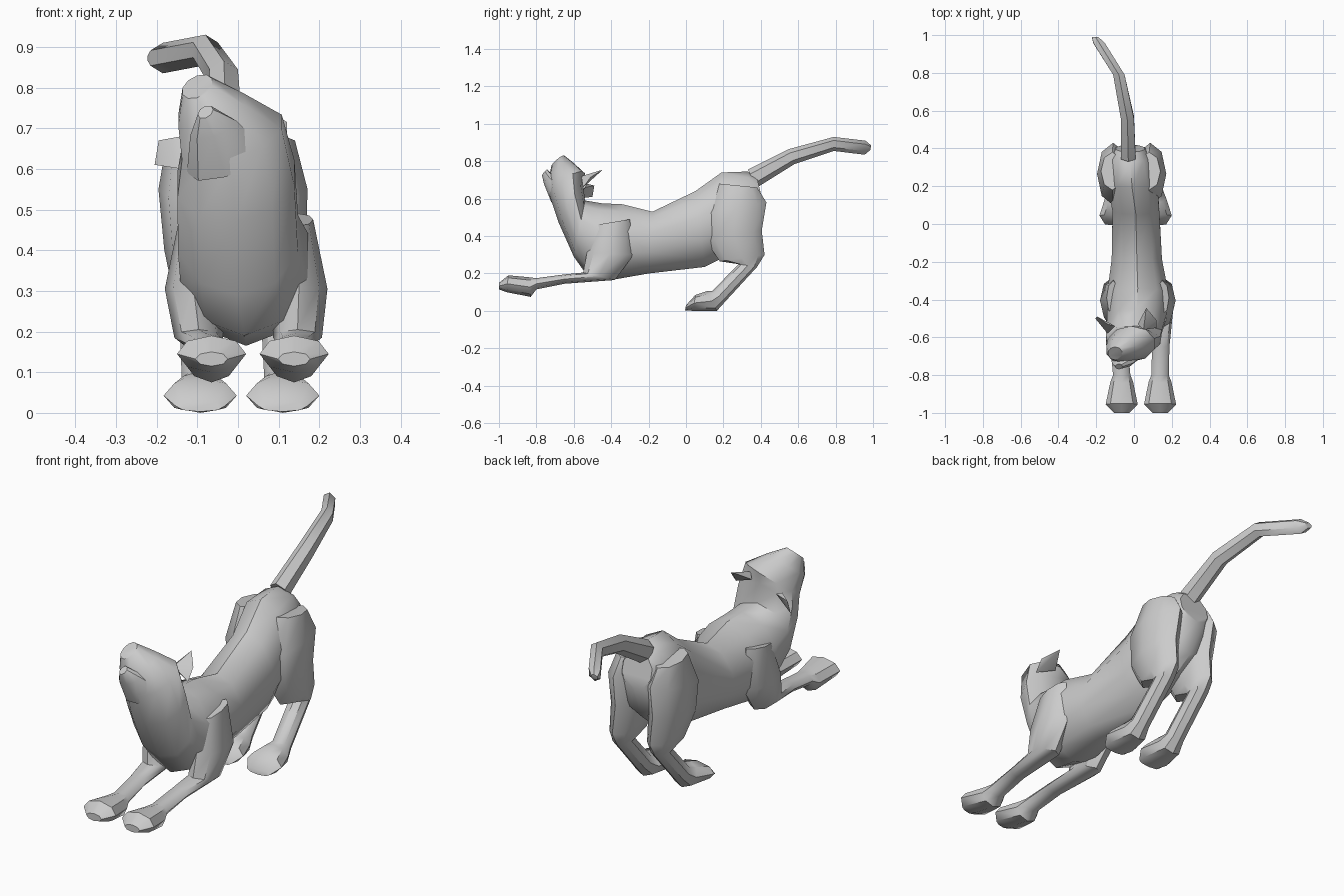
import bpy, bmesh
from math import sin, cos, pi, radians


def finish(name, bm):
    bmesh.ops.recalc_face_normals(bm, faces=bm.faces)
    me = bpy.data.meshes.new(name)
    bm.to_mesh(me)
    bm.free()
    ob = bpy.data.objects.new(name, me)
    bpy.context.collection.objects.link(ob)
    bpy.ops.object.select_all(action='DESELECT')
    ob.select_set(True)
    bpy.context.view_layer.objects.active = ob
    bpy.ops.object.shade_smooth_by_angle(angle=radians(42))
    return ob


# Skin through oval rings: (y, z of upper edge, y, z of lower edge, centre x, half width, roll)
def loft(name, rings, sides):
    bm = bmesh.new()
    loops = []
    for r in rings:
        yt, zt, yb, zb, x, w = r[:6]
        roll = r[6] if len(r) > 6 else 0
        loop = []
        for i in range(sides):
            a = 2 * pi * i / sides + pi / 2
            c, s = w * cos(a), sin(a) / 2
            loop.append(bm.verts.new((x + c * cos(roll),
                                      (yt + yb) / 2 + (yt - yb) * s,
                                      (zt + zb) / 2 + (zt - zb) * s + c * sin(roll))))
        loops.append(loop)
    for p, q in zip(loops, loops[1:]):
        for i in range(sides):
            j = (i + 1) % sides
            bm.faces.new((p[i], p[j], q[j], q[i]))
    bm.faces.new(loops[0])
    bm.faces.new(loops[-1])
    return finish(name, bm)


def hull(name, pts):
    bm = bmesh.new()
    for p in pts:
        bm.verts.new(p)
    bmesh.ops.convex_hull(bm, input=bm.verts)
    return finish(name, bm)


# Torso, neck and upturned head in one skin
loft("body_and_head", [
    (0.38, 0.71, 0.42, 0.55, -0.02, 0.08),
    (0.33, 0.745, 0.37, 0.40, -0.02, 0.12),
    (0.19, 0.74, 0.27, 0.32, -0.01, 0.14),
    (0.05, 0.64, 0.10, 0.235, 0.01, 0.13),
    (-0.18, 0.53, -0.20, 0.20, 0.015, 0.14),
    (-0.34, 0.57, -0.40, 0.165, 0.02, 0.17),
    (-0.45, 0.575, -0.53, 0.19, 0.015, 0.165),
    (-0.54, 0.59, -0.60, 0.29, 0.0, 0.155),
    (-0.55, 0.68, -0.68, 0.47, -0.005, 0.152, 0.1),
    (-0.54, 0.735, -0.73, 0.62, -0.015, 0.135, 0.3),
    (-0.60, 0.79, -0.735, 0.70, -0.065, 0.09, 0.3),
    (-0.65, 0.83, -0.72, 0.775, -0.10, 0.04, 0.3)], 10)

# Lower jaw of the open mouth
loft("lower_jaw", [
    (-0.62, 0.66, -0.72, 0.58, -0.03, 0.10, 0.3),
    (-0.71, 0.72, -0.76, 0.68, -0.06, 0.06, 0.3),
    (-0.74, 0.755, -0.77, 0.725, -0.08, 0.02, 0.3)], 8)

# Ears
hull("right_ear", [(0.02, -0.53, 0.70), (0.12, -0.55, 0.66), (0.12, -0.51, 0.715),
                   (0.065, -0.445, 0.755), (0.05, -0.56, 0.72)])
hull("left_ear", [(-0.10, -0.54, 0.66), (-0.14, -0.58, 0.60), (-0.205, -0.50, 0.61),
                  (-0.195, -0.49, 0.67), (-0.14, -0.53, 0.68)])

# Tail
loft("tail", [
    (0.33, 0.755, 0.38, 0.66, -0.03, 0.045),
    (0.55, 0.865, 0.58, 0.785, -0.035, 0.04),
    (0.79, 0.93, 0.79, 0.855, -0.08, 0.035),
    (0.96, 0.91, 0.955, 0.835, -0.185, 0.035),
    (0.99, 0.885, 0.985, 0.86, -0.205, 0.02)], 6)

# Legs with paws: last two ring values are blend from top x to foot x, and half width
front_rings = [
    (-0.48, 0.46, -0.30, 0.49, 0.0, 0.035),
    (-0.53, 0.31, -0.28, 0.30, 0.0, 0.07),
    (-0.55, 0.205, -0.38, 0.165, 0.3, 0.06),
    (-0.65, 0.195, -0.65, 0.145, 0.7, 0.046),
    (-0.80, 0.175, -0.80, 0.115, 1.0, 0.046),
    (-0.84, 0.18, -0.83, 0.075, 1.0, 0.06),
    (-0.95, 0.19, -0.96, 0.10, 1.0, 0.085),
    (-1.0, 0.15, -1.0, 0.115, 1.0, 0.04)]
hind_rings = [
    (0.18, 0.68, 0.38, 0.66, 0.0, 0.06),
    (0.10, 0.52, 0.43, 0.58, 0.2, 0.085),
    (0.11, 0.37, 0.405, 0.43, 0.4, 0.075),
    (0.18, 0.265, 0.42, 0.30, 0.6, 0.055),
    (0.28, 0.25, 0.38, 0.235, 0.7, 0.045),
    (0.14, 0.105, 0.21, 0.05, 1.0, 0.045),
    (0.11, 0.105, 0.165, 0.0, 1.0, 0.06),
    (0.05, 0.085, 0.04, 0.0, 1.0, 0.09),
    (0.0, 0.03, -0.005, 0.003, 1.0, 0.06)]
for name, rings, x0, x1 in [("left_front_leg", front_rings, -0.11, -0.065),
                            ("right_front_leg", front_rings, 0.15, 0.138),
                            ("left_hind_leg", hind_rings, -0.115, -0.093),
                            ("right_hind_leg", hind_rings, 0.08, 0.11)]:
    loft(name, [(*r[:4], x0 + (x1 - x0) * r[4], r[5]) for r in rings], 8)
